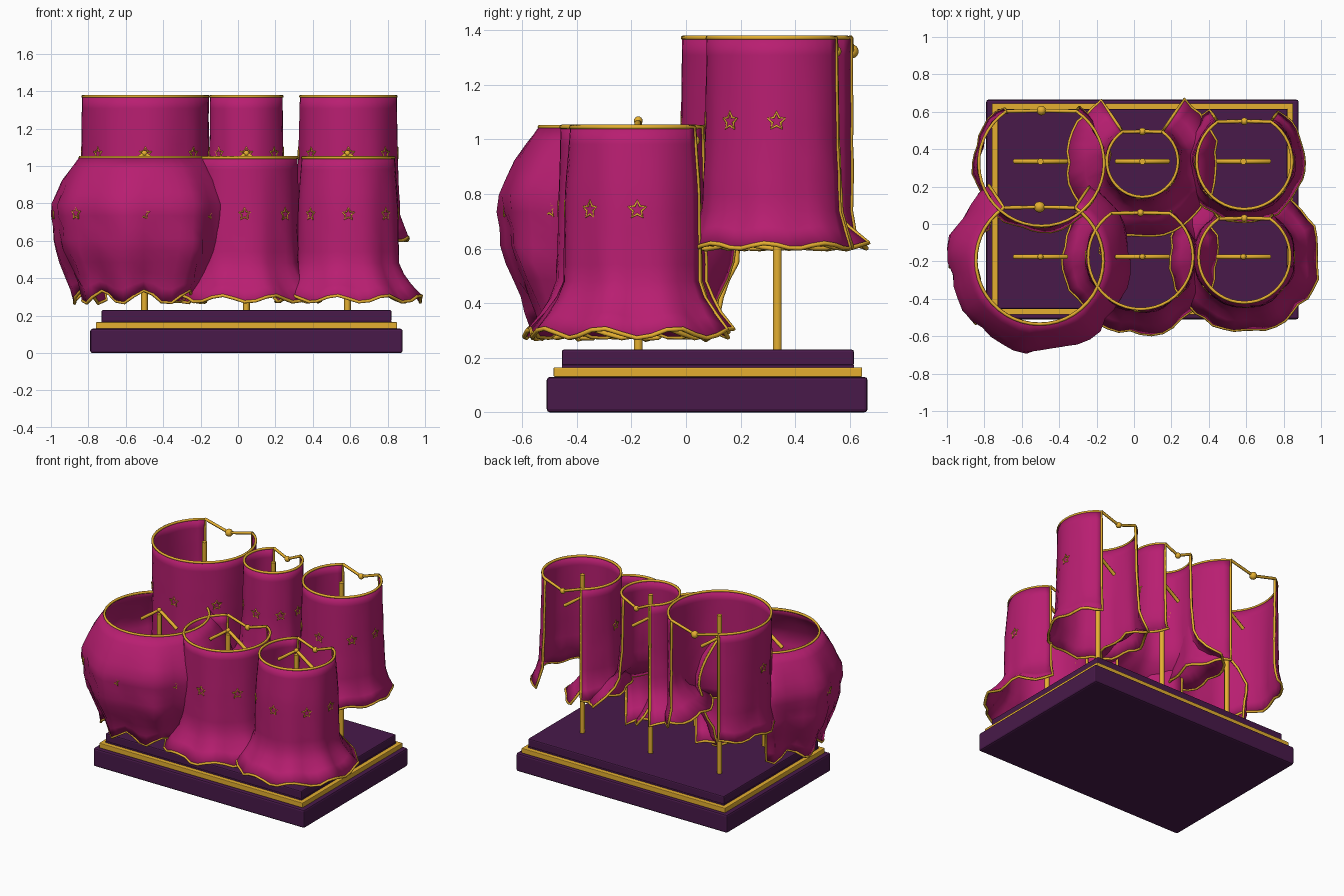
import bpy, math, random
from mathutils import Vector

if "Cube" in bpy.data.objects:
    bpy.data.objects.remove(bpy.data.objects["Cube"])

random.seed(4)


def material(name, rgb):
    m = bpy.data.materials.new(name)
    m.diffuse_color = (*rgb, 1)
    m.use_nodes = True
    m.node_tree.nodes["Principled BSDF"].inputs["Base Color"].default_value = m.diffuse_color
    return m


MAGENTA = material("magenta_cloth", (0.48, 0.013, 0.165))
GOLD = material("gold", (0.78, 0.43, 0.03))
PURPLE = material("dark_purple", (0.065, 0.010, 0.068))


def slab(name, x0, x1, y0, y1, z0, z1, mat, bevel):
    bpy.ops.mesh.primitive_cube_add(size=1, location=((x0 + x1) / 2, (y0 + y1) / 2, (z0 + z1) / 2))
    o = bpy.context.object
    o.name = name
    o.scale = (x1 - x0, y1 - y0, z1 - z0)
    bpy.ops.object.transform_apply(location=False, rotation=False, scale=True)
    b = o.modifiers.new("bevel", "BEVEL")
    b.width, b.segments = bevel, 2
    o.data.materials.append(mat)


def tube(name, points, radius, closed=False):
    c = bpy.data.curves.new(name, "CURVE")
    c.dimensions = "3D"
    c.bevel_depth, c.bevel_resolution = radius, 1
    c.use_fill_caps = True
    s = c.splines.new("POLY")
    s.points.add(len(points) - 1)
    for p, co in zip(s.points, points):
        p.co = (*co, 1)
    s.use_cyclic_u = closed
    o = bpy.data.objects.new(name, c)
    bpy.context.collection.objects.link(o)
    c.materials.append(GOLD)


def bead(name, loc, radius):
    bpy.ops.mesh.primitive_uv_sphere_add(segments=12, ring_count=8, radius=radius, location=loc)
    o = bpy.context.object
    o.name = name
    o.data.shade_smooth()
    o.data.materials.append(GOLD)


def lookup(profile, t):
    """Interpolate radius along a profile of (fraction from top, radius)."""
    for (t0, r0), (t1, r1) in zip(profile, profile[1:]):
        if t <= t1:
            return r0 + (r1 - r0) * (t - t0) / (t1 - t0)
    return profile[-1][1]


SEGS, ROWS = 36, 12
OPEN = math.radians(146)


def cape(name, cx, cy, top, bottom, profile, fold, hem_wave, bead_r):
    """Cloth tube open at the back, with trim, clasp chain and star charms."""
    phase = random.uniform(0, 6)
    crease = [random.uniform(-1, 1) for _ in range(SEGS + 1)]
    wrinkle = [[random.uniform(-1, 1) for _ in range(ROWS + 1)] for _ in range(SEGS + 1)]

    def point(i, j, out=0.0):
        t = j / ROWS
        a = -OPEN + 2 * OPEN * i / SEGS
        ripple = 0.6 * math.cos(8 * a + phase) + 0.5 * crease[i] + 0.3 * wrinkle[i][j]
        r = lookup(profile, t) * (1 + fold * ripple * t ** 0.7) + out
        z = top + (bottom - top) * t
        z += hem_wave * max(0, (t - 0.75) / 0.25) * math.sin(9 * a + phase)
        return Vector((cx + r * math.sin(a), cy - r * math.cos(a), z))

    # cloth
    verts = [point(i, j) for j in range(ROWS + 1) for i in range(SEGS + 1)]
    w = SEGS + 1
    faces = [(j * w + i, (j + 1) * w + i, (j + 1) * w + i + 1, j * w + i + 1)
             for j in range(ROWS) for i in range(SEGS)]
    me = bpy.data.meshes.new(name)
    me.from_pydata(verts, [], faces)
    me.shade_smooth()
    me.set_sharp_from_angle(angle=math.radians(40))
    me.materials.append(MAGENTA)
    o = bpy.data.objects.new(name, me)
    bpy.context.collection.objects.link(o)
    s = o.modifiers.new("thickness", "SOLIDIFY")
    s.thickness, s.offset = 0.008, 0

    # gold trim round the whole border
    border = [point(i, 0) for i in range(SEGS + 1)]
    border += [point(SEGS, j) for j in range(1, ROWS + 1)]
    border += [point(i, ROWS) for i in range(SEGS - 1, -1, -1)]
    border += [point(0, j) for j in range(ROWS - 1, 0, -1)]
    tube(name + "_trim", border, 0.009, True)

    # sagging clasp chain across the back opening
    mid = Vector((cx, cy + profile[0][1] * 0.84, top - 0.05))
    tube(name + "_chain", [point(0, 0), mid, point(SEGS, 0)], 0.010)
    bead(name + "_clasp", mid, bead_r)

    # small star outline charms half sunk in the cloth
    for n in range(5):
        i = round(SEGS * (0.5 + (n - 2) * 45 / 292))
        c = point(i, round(ROWS * 0.4), 0.002)
        a = -OPEN + 2 * OPEN * i / SEGS
        side = Vector((math.cos(a), math.sin(a), 0))
        star = []
        for k in range(10):
            b = math.pi / 2 + k * math.pi / 5
            d = 0.016 if k % 2 else 0.034
            star.append(c + side * d * math.cos(b) + Vector((0, 0, d * math.sin(b) + 0.012)))
        tube(f"{name}_star_{n}", star, 0.005, True)


def stand(name, x, y, top, apex):
    tube(name + "_pole", [(x, y, 0.22), (x, y, top)], 0.018)
    arms = [(x - 0.14, y, apex - 0.1), (x, y, apex), (x + 0.14, y, apex - 0.1)]
    tube(name + "_hanger", arms, 0.013)
    bead(name + "_knob", (x, y, apex), 0.016)


# stepped plinth
slab("plinth_bottom", -0.79, 0.88, -0.51, 0.665, 0, 0.13, PURPLE, 0.012)
slab("plinth_band", -0.76, 0.85, -0.485, 0.645, 0.13, 0.165, GOLD, 0.004)
slab("plinth_core", -0.73, 0.82, -0.455, 0.615, 0.16, 0.175, PURPLE, 0.002)
slab("plinth_top", -0.73, 0.82, -0.455, 0.615, 0.17, 0.23, PURPLE, 0.008)

# stands
for col, x in (("left", -0.5), ("middle", 0.045), ("right", 0.585)):
    stand("front_" + col, x, -0.175, 1.04, 1.068)
    stand("back_" + col, x, 0.335, 1.36, 1.2)

# front row of capes
cape("front_left_cape", -0.505, -0.195, 1.045, 0.3,
     [(0, 0.34), (0.15, 0.42), (0.35, 0.485), (0.65, 0.455), (0.9, 0.37), (1, 0.355)], 0.08, 0.035, 0.03)
cape("front_middle_cape", 0.035, -0.175, 1.045, 0.29,
     [(0, 0.28), (0.3, 0.285), (0.75, 0.295), (0.87, 0.33), (1, 0.41)], 0.035, 0.018, 0.02)
cape("front_right_cape", 0.59, -0.175, 1.045, 0.29,
     [(0, 0.245), (0.3, 0.265), (0.75, 0.272), (0.87, 0.31), (1, 0.395)], 0.035, 0.018, 0.02)

# back row of capes
cape("back_left_cape", -0.495, 0.325, 1.372, 0.61,
     [(0, 0.335), (0.5, 0.335), (0.85, 0.335), (1, 0.36)], 0.03, 0.012, 0.026)
cape("back_middle_cape", 0.045, 0.335, 1.372, 0.61,
     [(0, 0.19), (0.5, 0.197), (0.8, 0.22), (0.92, 0.31), (1, 0.4)], 0.03, 0.012, 0.02)
cape("back_right_cape", 0.59, 0.335, 1.372, 0.61,
     [(0, 0.255), (0.5, 0.262), (0.85, 0.275), (1, 0.32)], 0.03, 0.010, 0.02)
